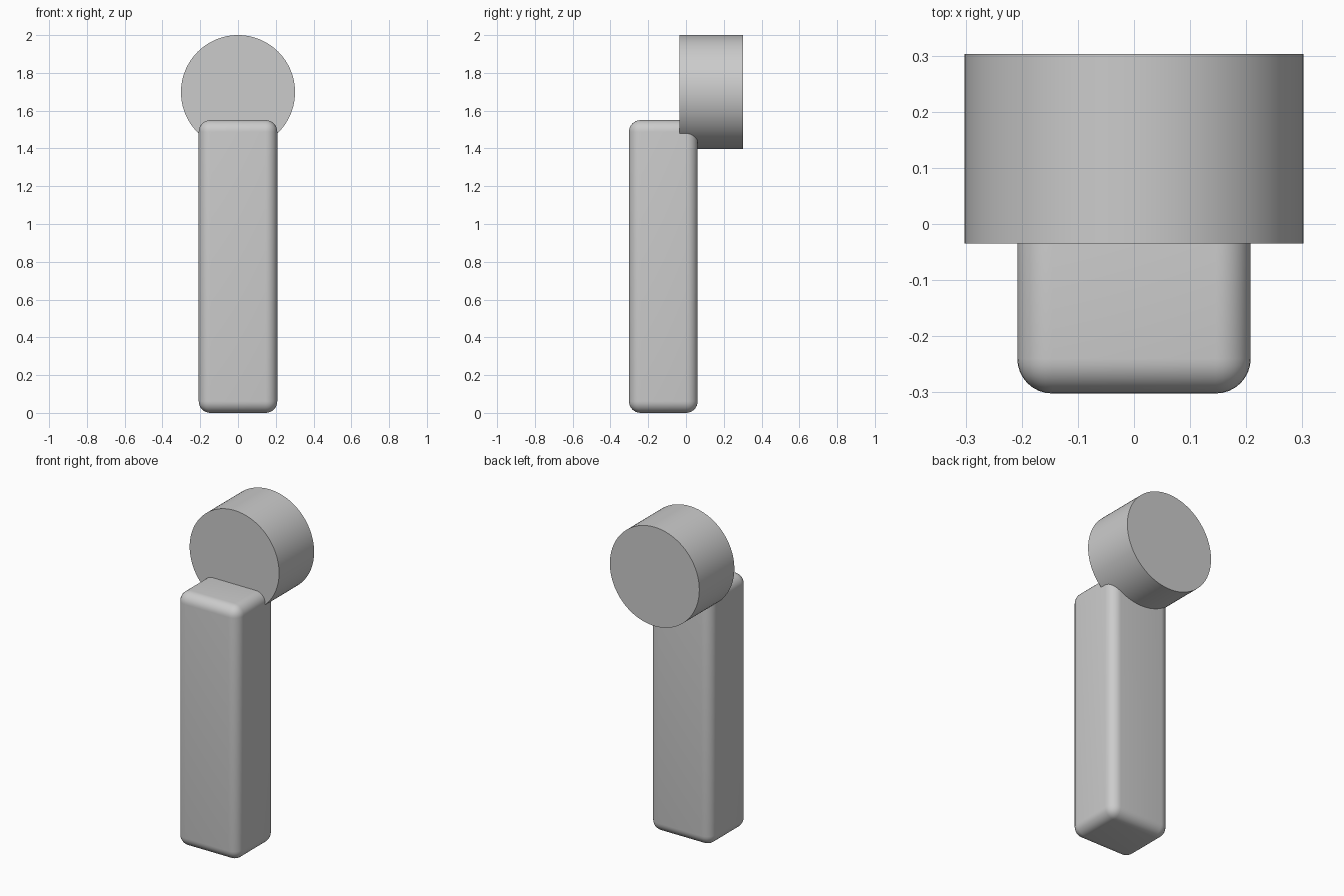
import bpy
import math

if "Cube" in bpy.data.objects:
    bpy.data.objects.remove(bpy.data.objects["Cube"], do_unlink=True)

# Single plain grey
GREY = (0.6, 0.6, 0.6, 1.0)
grey = bpy.data.materials.new("plain_grey")
grey.use_nodes = True
grey.diffuse_color = GREY
grey.node_tree.nodes["Principled BSDF"].inputs["Base Color"].default_value = GREY


def finish(name, angle):
    """Name, colour and smooth the active object."""
    obj = bpy.context.object
    obj.name = name
    obj.data.materials.append(grey)
    bpy.ops.object.transform_apply(location=False, rotation=True, scale=True)
    bpy.ops.object.shade_smooth_by_angle(angle=math.radians(angle))
    return obj


# Upright handle: tall box with rounded edges
bpy.ops.mesh.primitive_cube_add(size=1, location=(0, -0.12, 0.775))
bpy.context.object.scale = (0.416, 0.364, 1.55)
bpy.ops.object.transform_apply(location=False, rotation=False, scale=True)
bevel = bpy.context.object.modifiers.new("rounded_edges", "BEVEL")
bevel.width = 0.062
bevel.segments = 8
bpy.ops.object.modifier_apply(modifier=bevel.name)
finish("handle", 30)

# Round head: drum lying along y, set into the top back of the handle
bpy.ops.mesh.primitive_cylinder_add(vertices=96, radius=0.302, depth=0.338,
                                    location=(0, 0.134, 1.698),
                                    rotation=(math.pi / 2, 0, 0))
finish("round_head", 30)
